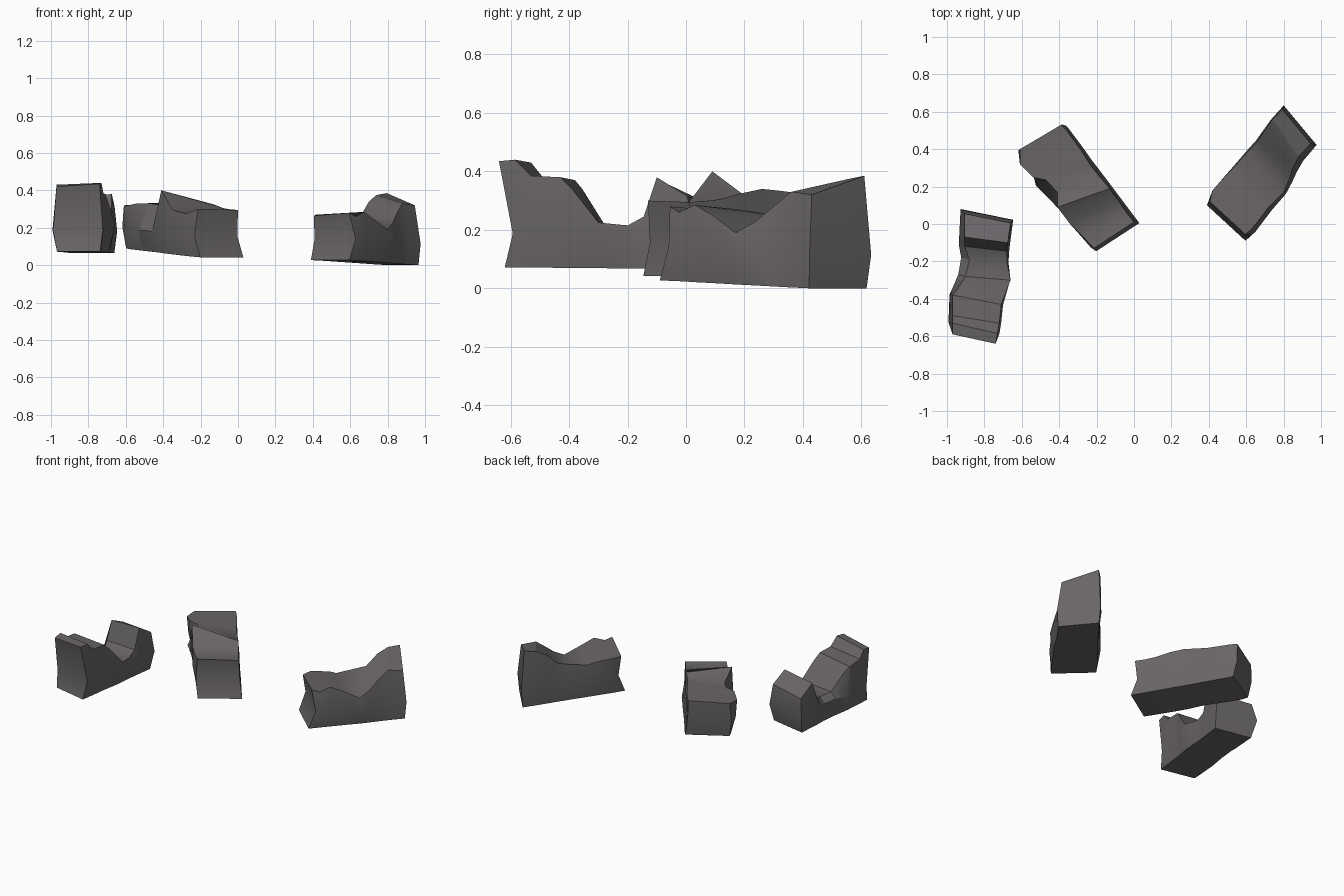
import bpy, bmesh, math
from mathutils import Vector

if "Cube" in bpy.data.objects:
    bpy.data.objects.remove(bpy.data.objects["Cube"])

stone = bpy.data.materials.new("dark grey stone")
stone.diffuse_color = (0.14, 0.128, 0.135, 1)
stone.use_nodes = True
stone.node_tree.nodes["Principled BSDF"].inputs["Base Color"].default_value = stone.diffuse_color


# Loft a broken wall from stations: left xyz, right xyz of the top edges, extra left bulge.
# bulge: left mid, right mid, right foot. start/end: outward shift of mid and foot.
def ruin(name, stations, base, bulge, start, end):
    bm = bmesh.new()
    rings, n = [], len(stations)
    mids = [Vector(((s[0] + s[3]) / 2, (s[1] + s[4]) / 2, 0)) for s in stations]
    axis = (mids[-1] - mids[0]).normalized()
    first, last = stations[0], stations[-1]
    la, lb = Vector(first[:3]), Vector(last[:3])
    ra, rb = Vector(first[3:6]), Vector(last[3:6])
    for i, s in enumerate(stations):
        f = (axis.dot(mids[i] - mids[0])) / (mids[-1] - mids[0]).length
        zb = base[0] + (base[1] - base[0]) * f
        l, r = Vector(s[:3]), Vector(s[3:6])
        l0, r0 = la.lerp(lb, f), ra.lerp(rb, f)
        side = Vector((r.x - l.x, r.y - l.y, 0)).normalized()
        extra = s[6] if len(s) > 6 else 0
        mid, foot = Vector(), Vector()
        if i == 0:
            mid, foot = -axis * start[0], -axis * start[1]
        elif i == n - 1:
            mid, foot = axis * end[0], axis * end[1]

        def pt(p, off, shift, z):
            q = p + side * off + shift
            q.z = z
            return bm.verts.new(q)

        zm = zb + 0.115
        # feet follow straight lines, mids follow them partly
        rings.append([
            pt(l.lerp(l0, .85), 0, foot, zb),
            pt(l.lerp(l0, .4), -bulge[0] - extra, mid, zm),
            bm.verts.new(l), bm.verts.new(r),
            pt(r.lerp(r0, .4), bulge[1], mid, zm),
            pt(r.lerp(r0, .85), bulge[2], foot, zb)])
    for a, b in zip(rings, rings[1:]):
        for k in range(6):
            j = (k + 1) % 6
            bm.faces.new((a[k], a[j], b[j], b[k]))
    for r in (rings[0], rings[-1]):
        bm.faces.new((r[0], r[1], r[4], r[5]))
        bm.faces.new((r[1], r[2], r[3], r[4]))
    bmesh.ops.recalc_face_normals(bm, faces=bm.faces)
    me = bpy.data.meshes.new(name)
    bm.to_mesh(me)
    bm.free()
    me.materials.append(stone)
    ob = bpy.data.objects.new(name, me)
    bpy.context.collection.objects.link(ob)
    bpy.ops.object.select_all(action='DESELECT')
    ob.select_set(True)
    bpy.context.view_layer.objects.active = ob
    bpy.ops.object.shade_smooth_by_angle(angle=math.radians(30))


# left wall: tall stepped front, low saddle, block at the back
ruin("left_wall_ruin", [
    (-.97, -.59, .42, -.74, -.64, .435),
    (-.97, -.53, .43, -.73, -.585, .44),
    (-.97, -.49, .38, -.72, -.53, .385),
    (-.97, -.38, .37, -.71, -.43, .38),
    (-.95, -.355, .34, -.695, -.39, .34),
    (-.90, -.28, .22, -.66, -.30, .225),
    (-.88, -.19, .215, -.68, -.20, .215),
    (-.905, -.12, .24, -.68, -.145, .245),
    (-.905, -.07, .36, -.675, -.10, .38),
    (-.905, .055, .30, -.66, .005, .315)],
    (.072, .066), (.025, .012, 0), (-.05, -.02), (.02, -.01))

# middle wall: flat back, side notch, pointed tooth, low front
ruin("middle_wall_ruin", [
    (-.61, .40, .32, -.39, .53, .33),
    (-.61, .32, .315, -.36, .50, .33),
    (-.54, .25, .33, -.28, .39, .325),
    (-.47, .235, .33, -.23, .31, .335, .05),
    (-.41, .17, .32, -.19, .26, .34, .04),
    (-.41, .09, .40, -.13, .19, .325),
    (-.35, .01, .295, -.08, .12, .305),
    (-.28, -.06, .275, -.04, .06, .298),
    (-.215, -.13, .30, 0, .01, .295)],
    (.09, .042), (.01, .006, .02), (0, -.02), (-.015, .02))

# right wall: low jagged front rising steeply to a tall back
ruin("right_wall_ruin", [
    (.405, .12, .265, .595, -.055, .28),
    (.42, .18, .27, .63, -.025, .26),
    (.50, .27, .255, .675, .03, .285),
    (.53, .30, .24, .72, .09, .25),
    (.62, .40, .26, .80, .17, .19),
    (.66, .44, .27, .83, .24, .23),
    (.70, .50, .34, .85, .30, .28),
    (.74, .56, .375, .88, .36, .33),
    (.795, .61, .385, .945, .43, .32)],
    (.027, 0), (.01, .03, .022), (-.02, .025), (.02, .01))
